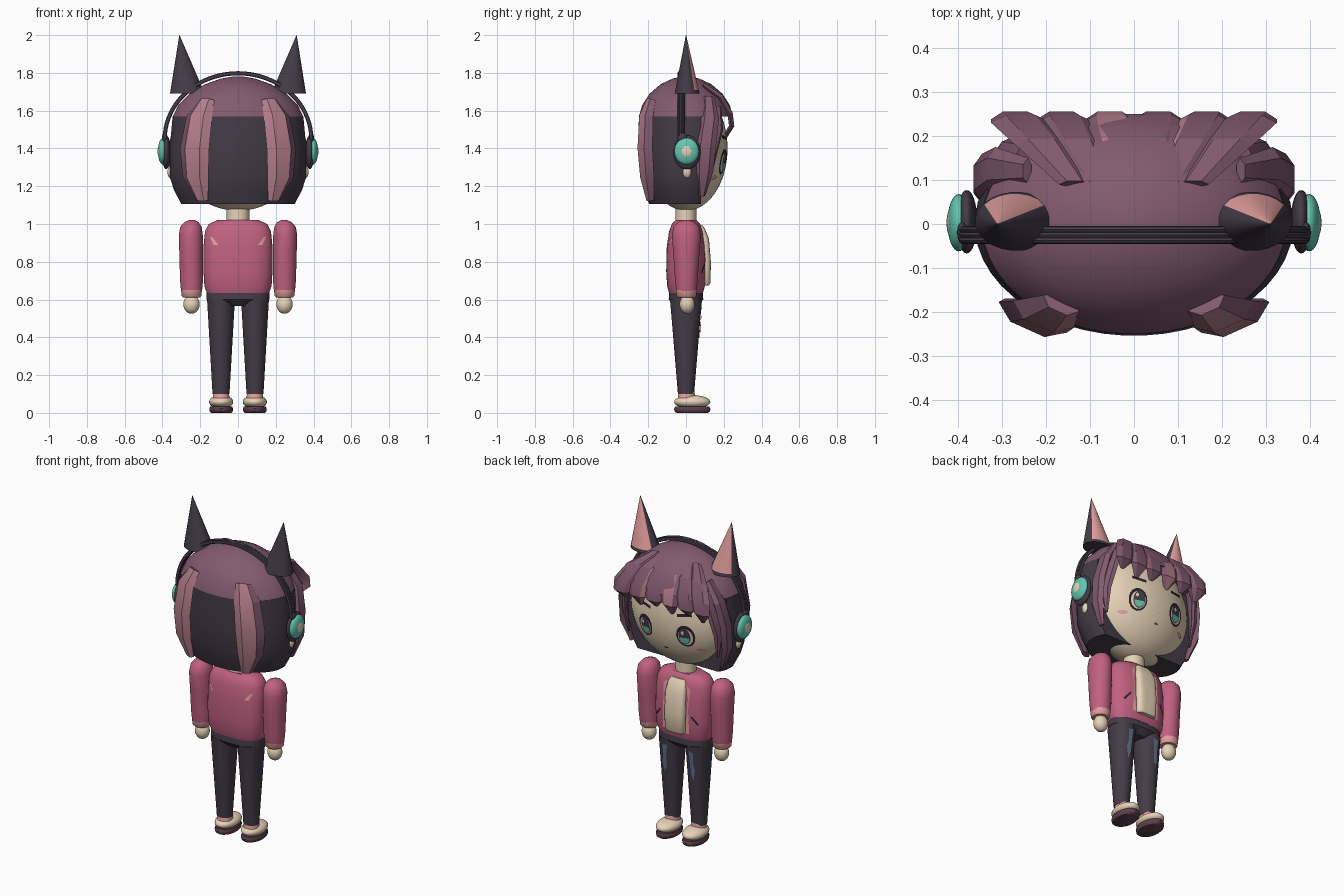
import bpy, bmesh, math
from mathutils import Vector

cube = bpy.data.objects.get("Cube")
if cube:
    bpy.data.objects.remove(cube, do_unlink=True)


# Flat colours
def material(name, rgb):
    lin = [((c / 255 + 0.055) / 1.055) ** 2.4 for c in rgb] + [1]
    m = bpy.data.materials.new(name)
    m.use_nodes = True
    m.diffuse_color = lin
    bsdf = m.node_tree.nodes["Principled BSDF"]
    bsdf.inputs["Base Color"].default_value = lin
    bsdf.inputs["Roughness"].default_value = 0.8
    return m


HAIR = material("plum hair", (130, 90, 111))
SHINE = material("hair highlight", (180, 126, 140))
DARK = material("charcoal", (68, 60, 72))
JACKET = material("rose jacket", (192, 97, 128))
PINK = material("light pink", (228, 160, 158))
SKIN = material("cream skin", (232, 212, 184))
TEAL = material("teal", (100, 200, 178))
DENIM = material("denim blue", (98, 112, 140))
INK = material("ink", (42, 34, 44))
SOLE = material("aubergine", (94, 64, 78))


# Shared builders
def finish(name, bm, mats, rule=None, angle=40, recalc=True):
    if recalc:
        bmesh.ops.recalc_face_normals(bm, faces=bm.faces)
    bm.normal_update()
    if rule:
        for f in bm.faces:
            f.material_index = rule(f)
    me = bpy.data.meshes.new(name)
    bm.to_mesh(me)
    bm.free()
    for m in mats:
        me.materials.append(m)
    ob = bpy.data.objects.new(name, me)
    bpy.context.collection.objects.link(ob)
    bpy.ops.object.select_all(action="DESELECT")
    ob.select_set(True)
    bpy.context.view_layer.objects.active = ob
    bpy.ops.object.shade_smooth_by_angle(angle=math.radians(angle))
    return ob


def ring(cx, cy, z, rx, ry, n=32, p=2):
    pts = []
    for i in range(n):
        a = 2 * math.pi * (i + 0.5) / n
        c, s = math.cos(a), math.sin(a)
        pts.append(Vector((cx + rx * math.copysign(abs(c) ** (2 / p), c),
                           cy + ry * math.copysign(abs(s) ** (2 / p), s), z)))
    return pts


def loft_bm(rings):
    bm = bmesh.new()
    rows = [[bm.verts.new(p) for p in r] for r in rings]
    n = len(rows[0])
    side = bm.faces.layers.int.new("side")
    for a, b in zip(rows, rows[1:]):
        for i in range(n):
            f = bm.faces.new((a[i], a[(i + 1) % n], b[(i + 1) % n], b[i]))
            f[side] = i
    for cap in (rows[0], rows[-1]):
        bm.faces.new(cap)[side] = -1
    return bm


def loft(name, rings, mats, rule=None, angle=40):
    return finish(name, loft_bm(rings), mats, rule, angle)


def ball(name, c, r, mat, seg=32):
    bm = bmesh.new()
    bmesh.ops.create_uvsphere(bm, u_segments=seg, v_segments=seg // 2, radius=1)
    for v in bm.verts:
        v.co = Vector((c[0] + v.co.x * r[0], c[1] + v.co.y * r[1], c[2] + v.co.z * r[2]))
    return finish(name, bm, [mat])


def plate(name, pts, surf, off, mat, side=1):
    """Thin patch of (x, z) points laid on a surface y = surf(x, z)."""
    bm = bmesh.new()
    mid = (sum(p[0] for p in pts) / len(pts), sum(p[1] for p in pts) / len(pts))
    vs = [bm.verts.new((x, side * (surf(x, z) + off), z)) for x, z in list(pts) + [mid]]
    for i in range(len(pts)):
        f = bm.faces.new((vs[i], vs[(i + 1) % len(pts)], vs[-1]))
        f.normal_update()
        if f.normal.y * side < 0:
            f.normal_flip()
    return finish(name, bm, [mat], recalc=False)


def lock(name, path, widths, thick, across, shine=()):
    """Tapered hair lock with a six-sided flattened section."""
    path, w = [Vector(p) for p in path], Vector(across).normalized()
    shape = ((-1, 0), (-.5, 1), (.5, 1), (1, 0), (.5, -.6), (-.5, -.6))
    rings = []
    for i, p in enumerate(path):
        t = path[min(i + 1, len(path) - 1)] - path[max(i - 1, 0)]
        n = t.cross(w).normalized()
        if n.dot(p - Vector((0, 0, 1.4))) < 0:
            n = -n
        k = widths[i]
        rings.append([p + w * (u * k) + n * (v * thick * min(1, k / max(widths) + .2)) for u, v in shape])
    bm = loft_bm(rings)
    side = bm.faces.layers.int["side"]
    return finish(name, bm, [HAIR, SHINE], lambda f: int(f[side] in shine), 25)


def oval(cx, cz, rx, rz, n=16, a0=0, a1=2 * math.pi):
    return [(cx + rx * math.cos(a0 + (a1 - a0) * i / n), cz + rz * math.sin(a0 + (a1 - a0) * i / n))
            for i in range(n)]


# Head, neck and hair volume
ball("head", (0, 0, 1.40), (.34, .22, .33), SKIN, 48)
loft("neck", [ring(0, 0, z, .06, .055) for z in (.98, 1.14)], [SKIN])
bm = loft_bm([ring(0, 0, z, x, y, 48) for z, x, y in
              ((1.105, .30, .195), (1.18, .34, .222), (1.25, .362, .24), (1.4, .362, .254), (1.57, .347, .25))])
cut = bmesh.ops.bisect_plane(bm, geom=bm.verts[:] + bm.edges[:] + bm.faces[:], plane_co=(0, .08, 0),
                             plane_no=(0, 1, 0), clear_outer=True)
bmesh.ops.holes_fill(bm, edges=[e for e in bm.edges if e.is_boundary])
finish("under_hair", bm, [DARK])
loft("hair_cap", [ring(0, 0, z, x, y, 48) for z, x, y in
                  ((1.57, .345, .25), (1.63, .317, .232), (1.69, .258, .193), (1.74, .175, .135),
                   (1.77, .09, .07), (1.782, .02, .015))], [HAIR])

# Fringe locks
for i, x in enumerate((-.27, -.165, -.055, .055, .165, .27)):
    path = [(x * .5, .09, 1.735), (x * .78, .18, 1.67), (x * .95, .23, 1.585), (x, .238, 1.52),
            (x * .97, .208, 1.455 + .02 * (i % 2))]
    lock(f"fringe_lock_{i + 1}", path, (.035, .06, .068, .055, .012), .018, (1, 0, 0),
         {2: (1,), 4: (0,)}.get(i, ()))

# Face details
def face_y(x, z):
    return .22 * math.sqrt(max(0, 1 - (x / .34) ** 2 - ((z - 1.4) / .33) ** 2))


plate("nose", oval(0, 1.285, .006, .005, 8), face_y, .004, PINK)
plate("mouth", oval(0, 1.225, .014, .006, 8), face_y, .004, SOLE)

for s, tag in ((1, "left"), (-1, "right")):
    ex, ez = .135 * s, 1.33
    plate(f"{tag}_eye_outline", oval(ex, ez, .054, .068), face_y, .003, INK)
    plate(f"{tag}_eye_white", oval(ex, ez - .004, .043, .053), face_y, .005, SKIN)
    plate(f"{tag}_iris", oval(ex - .004 * s, ez, .034, .052), face_y, .007, DARK)
    plate(f"{tag}_iris_glow", oval(ex - .004 * s, ez - .008, .028, .038, 12, math.pi, 2 * math.pi + .25),
          face_y, .0085, TEAL)
    plate(f"{tag}_eye_glint", oval(ex + .012, ez + .022, .009, .012, 8), face_y, .0095, SKIN)
    plate(f"{tag}_brow", [(.09 * s, 1.462), (.17 * s, 1.472), (.175 * s, 1.455), (.09 * s, 1.445)],
          face_y, .005, INK)
    plate(f"{tag}_blush", oval(.205 * s, 1.245, .026, .011, 10), face_y, .005, PINK)

    # Side and back locks
    lock(f"{tag}_side_lock", [(.24 * s, .12, 1.67), (.315 * s, .125, 1.56), (.345 * s, .105, 1.42),
                              (.345 * s, .095, 1.28), (.305 * s, .085, 1.15)],
         (.03, .05, .055, .05, .018), .02, (0, 1, 0))
    lock(f"{tag}_front_strand", [(.25 * s, .16, 1.62), (.295 * s, .165, 1.5), (.315 * s, .135, 1.36),
                                 (.30 * s, .12, 1.22)], (.03, .035, .03, .008), .015, (-.5 * s, 1, 0))
    lock(f"{tag}_back_lock", [(.165 * s, -.18, 1.655), (.205 * s, -.205, 1.57), (.23 * s, -.212, 1.4),
                              (.225 * s, -.2, 1.25), (.19 * s, -.185, 1.125)],
         (.045, .075, .085, .075, .035), .03, (s, .45, 0), (0, 1))

    # Pointed animal ear with pink front
    rows = [ring((.268 + .042 * t) * s, .006 * (1 - t), 1.69 + .31 * t, .092 * (1 - t) + .0008,
                 .066 * (1 - t) + .0008, 24) for t in (0, .06, .35, .7, 1)]
    loft(f"{tag}_pointed_ear", rows, [DARK, PINK],
         lambda f: int(f.normal.y > .72 and f.calc_center_median().z > 1.70))

    # Headphone cup and human ear
    ball(f"{tag}_cup_cushion", (.38 * s, .005, 1.38), (.024, .072, .09), DARK)
    ball(f"{tag}_cup", (.398 * s, .003, 1.385), (.026, .065, .07), TEAL)
    ball(f"{tag}_cup_centre", (.416 * s, .003, 1.385), (.010, .032, .034), SKIN, 24)
    ball(f"{tag}_ear", (.352 * s, .005, 1.275), (.022, .024, .034), SKIN, 20)
    ball(f"{tag}_band_joint", (.39 * s, -.02, 1.455), (.012, .025, .03), DARK, 16)

# Headband: paired tubes on an arc
for j, y in enumerate((-.037, -.025, -.013)):
    rows = []
    for i in range(41):
        a = math.pi * i / 40
        d = Vector((math.cos(a), 0, math.sin(a)))
        c = Vector((.388 * d.x, y, 1.45 + .348 * d.z))
        rows.append([c + d * (.011 * math.cos(b)) + Vector((0, .008 * math.sin(b), 0))
                     for b in (k * math.pi / 4 for k in range(8))])
    loft(f"headband_{j + 1}", rows, [DARK])

# Jacket body and shirt
TORSO = ((.635, .165, .09), (.67, .178, .1), (.75, .183, .105), (.88, .183, .102),
         (.96, .175, .09), (1.0, .155, .075), (1.02, .11, .055))


def torso_y(x, z):
    for (z0, a0, b0), (z1, a1, b1) in zip(TORSO, TORSO[1:]):
        if z0 <= z <= z1:
            t = (z - z0) / (z1 - z0)
            a, b = a0 + (a1 - a0) * t, b0 + (b1 - b0) * t
            return b * max(0, 1 - abs(x / a) ** 2.5) ** .4
    return 0


loft("jacket_body", [ring(0, 0, z, x, y, 48, 2.5) for z, x, y in TORSO], [JACKET])
loft("shirt_front", [ring(0, .05, z, hx, fy - .05, 32, 5) for z, hx, fy in
                     ((.675, .06, .122), (.69, .068, .13), (.8, .07, .132), (.92, .068, .122),
                      (.975, .058, .1), (.995, .045, .085))], [SKIN])


# Trousers, sleeves, hands and shoes
def leg_y(x, z):
    t = (z - .1) / .5
    return (.043 + .042 * t) * math.sqrt(max(0, 1 - ((abs(x) - .09) / (.045 + .029 * t)) ** 2))


loft("trouser_waist", [ring(0, 0, z, x, y, 40, 2.4) for z, x, y in
                       ((.565, .05, .06), (.60, .166, .092), (.645, .167, .088))], [DARK])
for s, tag in ((1, "left"), (-1, "right")):
    plate(f"{tag}_lapel", [(.066 * s, .68), (.09 * s, .68), (.084 * s, .83), (.09 * s, .95), (.066 * s, .97)],
          torso_y, .004, PINK)
    plate(f"{tag}_pocket", [(.10 * s, .785), (.108 * s, .792), (.145 * s, .745), (.137 * s, .738)],
          torso_y, .005, INK)
    plate(f"{tag}_back_mark", [(.105 * s, .89), (.13 * s, .89), (.15 * s, .935), (.135 * s, .93)],
          torso_y, .005, PINK, -1)

    loft(f"{tag}_trouser_leg", [ring(.09 * s, 0, z, .045 + .058 * (z - .1), .043 + .084 * (z - .1))
                                for z in (.1, .25, .4, .5, .6)], [DARK])
    plate(f"{tag}_denim_patch", [(.07 * s, .57), (.108 * s, .56), (.104 * s, .49), (.112 * s, .45),
                                 (.1 * s, .38), (.09 * s, .42), (.082 * s, .41), (.078 * s, .5)],
          leg_y, .005, DENIM)

    sleeve = ((.645, .246, .056, .054), (.70, .246, .061, .06), (.85, .248, .063, .07), (.94, .25, .064, .077),
              (.985, .249, .057, .068), (1.01, .246, .038, .045), (1.022, .244, .012, .015))
    loft(f"{tag}_sleeve", [ring(x * s, .002, z, rx, ry) for z, x, rx, ry in sleeve], [JACKET])
    loft(f"{tag}_cuff", [ring(.246 * s, .002, z, r, r) for z, r in ((.612, .046), (.618, .052), (.65, .056))],
         [PINK])
    ball(f"{tag}_hand", (.246 * s, .006, .575), (.043, .04, .05), SKIN, 24)

    ball(f"{tag}_shoe", (.089 * s, .033, .058), (.064, .096, .036), SKIN)
    loft(f"{tag}_sole", [ring(.089 * s, .033, z, .063 * k, .097 * k) for z, k in
                         ((0, .86), (.008, .97), (.022, 1), (.034, .93))], [SOLE])
    loft(f"{tag}_sock", [ring(.089 * s, .003, z, r, r * 1.05) for z, r in ((.07, .046), (.112, .04))], [PINK])
